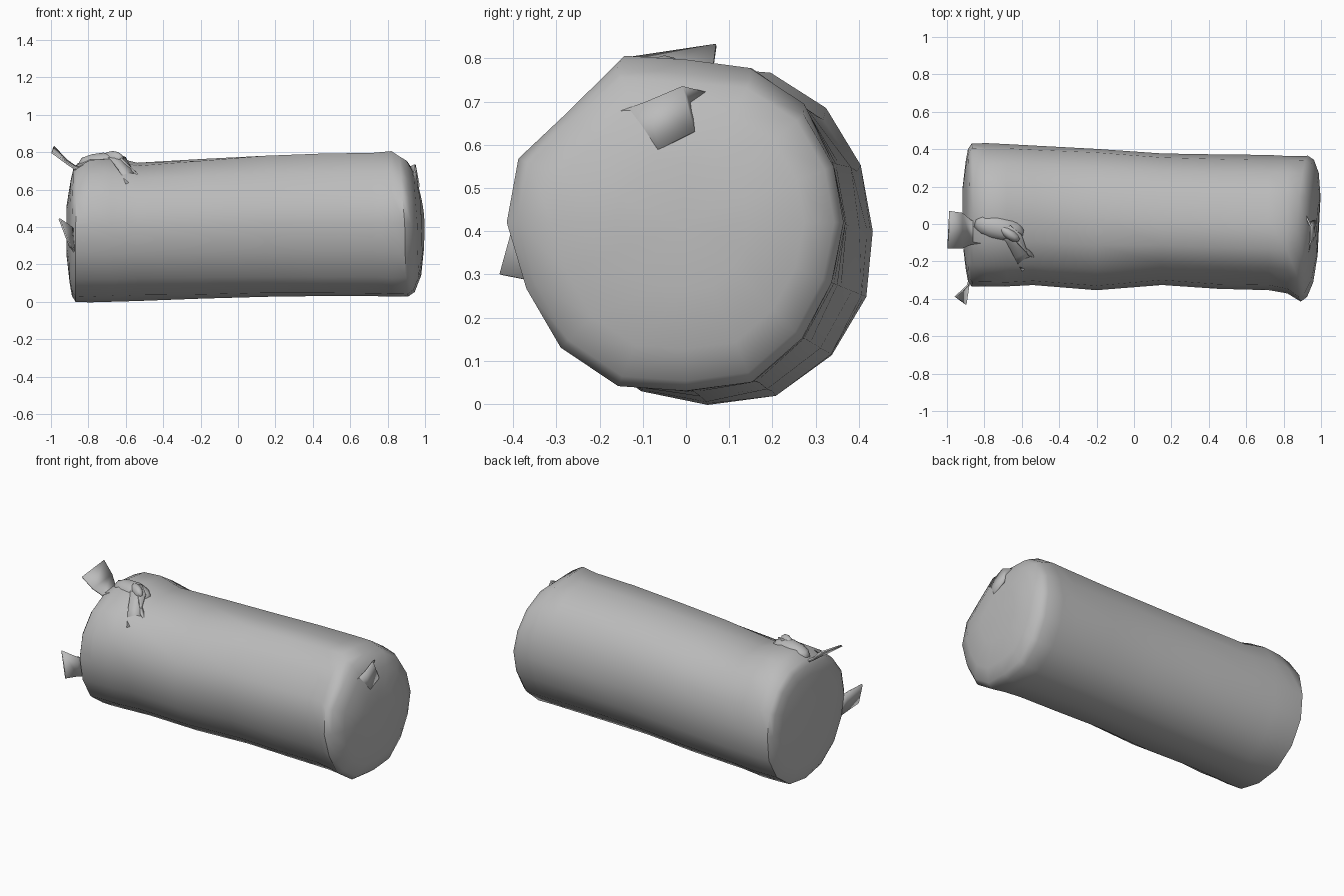
import bpy, bmesh, math, random
from mathutils import Vector

cube = bpy.data.objects.get("Cube")
if cube:
    bpy.data.objects.remove(cube, do_unlink=True)

fabric = bpy.data.materials.new("grey fabric")
fabric.use_nodes = True
grey = (0.5, 0.5, 0.5, 1)
fabric.diffuse_color = grey
fabric.node_tree.nodes["Principled BSDF"].inputs["Base Color"].default_value = grey


def finish(bm, name, angle=50, thickness=0):
    bmesh.ops.recalc_face_normals(bm, faces=bm.faces)
    mesh = bpy.data.meshes.new(name)
    bm.to_mesh(mesh)
    bm.free()
    obj = bpy.data.objects.new(name, mesh)
    bpy.context.collection.objects.link(obj)
    mesh.materials.append(fabric)
    if thickness:
        mod = obj.modifiers.new("thickness", "SOLIDIFY")
        mod.thickness = thickness
        mod.offset = 0
    bpy.ops.object.select_all(action="DESELECT")
    obj.select_set(True)
    bpy.context.view_layer.objects.active = obj
    bpy.ops.object.shade_smooth_by_angle(angle=math.radians(angle))


def bridge(bm, a, b):
    n = len(a)
    for i in range(n):
        bm.faces.new((a[i], a[(i + 1) % n], b[(i + 1) % n], b[i]))


# Radii around the roll, starting at the back and turning upwards
SIDES = 16
LEFT = [.38, .385, .385, .38, .365, .375, .385, .39,
        .385, .385, .395, .40, .40, .41, .405, .395]
RIGHT = [.365, .37, .385, .39, .375, .42, .39, .42,
         .415, .40, .41, .41, .39, .40, .38, .365]


def section(x, t, scale, front=1, top=1, jitter=0):
    """Points of one cross-section; t runs from the left end to the right end."""
    pts = []
    cy, cz = 0.05 * (1 - t), 0.40 + 0.02 * t
    for i in range(SIDES):
        a = math.tau * i / SIDES
        r = (LEFT[i] * (1 - t) + RIGHT[i] * t) * scale + random.uniform(-jitter, jitter)
        y, z = r * math.cos(a), r * math.sin(a)
        y *= front if y < 0 else 1
        z *= top if z > 0 else 1
        pts.append(Vector((x, cy + y, cz + z)))
    return pts


# Stuffed roll: slightly crumpled loft with bulging, tilted ends
random.seed(4)
rings = []
for shrink, x in ((.35, -.918), (.75, -.9), (.92, -.888), (1, -.868)):
    ring = section(x, 0, shrink, top=.93)
    for p in ring:
        p.x += 0.03 * max(0, p.z - 0.45)
    rings.append(ring)
for x, t, scale, front, top in (
        (-.79, 0, 1, 1, 1.03), (-.68, 0, 1, 1, 1.04), (-.54, .06, .99, .98, .95),
        (-.20, .33, .985, 1, .98), (.15, .6, .97, .88, 1.02),
        (.45, .75, .975, .90, 1.02), (.72, .92, .99, .87, 1), (.82, 1, 1, .89, 1)):
    rings.append(section(x, t, scale, front, top, .003))
for shrink, x in ((1, .912), (.94, .945), (.75, .974), (.4, .99)):
    ring = section(x, 1, shrink, top=.92)
    for p in ring:
        p.x += 0.05 * p.y - 0.12 * max(0, p.z - 0.45)
    rings.append(ring)

bm = bmesh.new()
loops = [[bm.verts.new(p) for p in ring] for ring in rings]
for a, b in zip(loops, loops[1:]):
    bridge(bm, a, b)
for loop in (loops[0], loops[-1]):
    centre = bm.verts.new(sum((v.co for v in loop), Vector()) / SIDES)
    for i in range(SIDES):
        bm.faces.new((loop[i], loop[(i + 1) % SIDES], centre))
finish(bm, "stuffed_roll")


def strap(name, rows):
    """Ribbon through pairs of edge points."""
    bm = bmesh.new()
    pairs = [[bm.verts.new(p) for p in row] for row in rows]
    for (a, b), (c, d) in zip(pairs, pairs[1:]):
        bm.faces.new((a, b, d, c))
    finish(bm, name, 60, 0.01)


# Loose strap ends on the left end
strap("upper_strap_end", [
    ((-.80, -.10, .74), (-.80, .02, .75)),
    ((-.87, -.11, .71), (-.87, .02, .725)),
    ((-.92, -.13, .745), (-.92, .06, .76)),
    ((-.995, -.13, .80), (-.985, .07, .83))])
strap("side_strap_end", [
    ((-.87, -.27, .26), (-.87, -.27, .38)),
    ((-.885, -.33, .28), (-.89, -.33, .40)),
    ((-.90, -.43, .30), (-.955, -.39, .445))])

# Strap hanging from the knot over the front
strap("hanging_strap", [
    ((-.73, -.03, .78), (-.66, -.01, .79)),
    ((-.68, -.10, .76), (-.60, -.06, .77)),
    ((-.64, -.18, .71), (-.57, -.15, .71)),
    ((-.60, -.25, .63), (-.54, -.20, .65))])
strap("short_knot_end", [
    ((-.66, -.04, .79), (-.64, -.08, .78)),
    ((-.58, -.13, .72), (-.56, -.17, .70)),
    ((-.50, -.18, .64), (-.48, -.20, .63))])

# Folded tab on the right end
strap("end_tab", [
    ((.915, -.20, .66), (.935, -.15, .56)),
    ((.945, -.09, .70), (.963, -.06, .59)),
    ((.945, -.01, .735), (.965, .02, .63)),
    ((.915, .05, .72), (.93, .01, .69))])


def lump(name, centre, size, turn):
    bm = bmesh.new()
    bmesh.ops.create_icosphere(bm, subdivisions=2, radius=1)
    for v in bm.verts:
        x, y, z = (c * s for c, s in zip(v.co, size))
        v.co = Vector(centre) + Vector((x * math.cos(turn) - y * math.sin(turn),
                                        x * math.sin(turn) + y * math.cos(turn), z))
    finish(bm, name)


# Gathered cloth and knot on top
lump("gathered_fold", (-.72, -.02, .738), (.14, .07, .06), -.2)
lump("knot", (-.67, -.05, .765), (.07, .03, .042), -.6)
